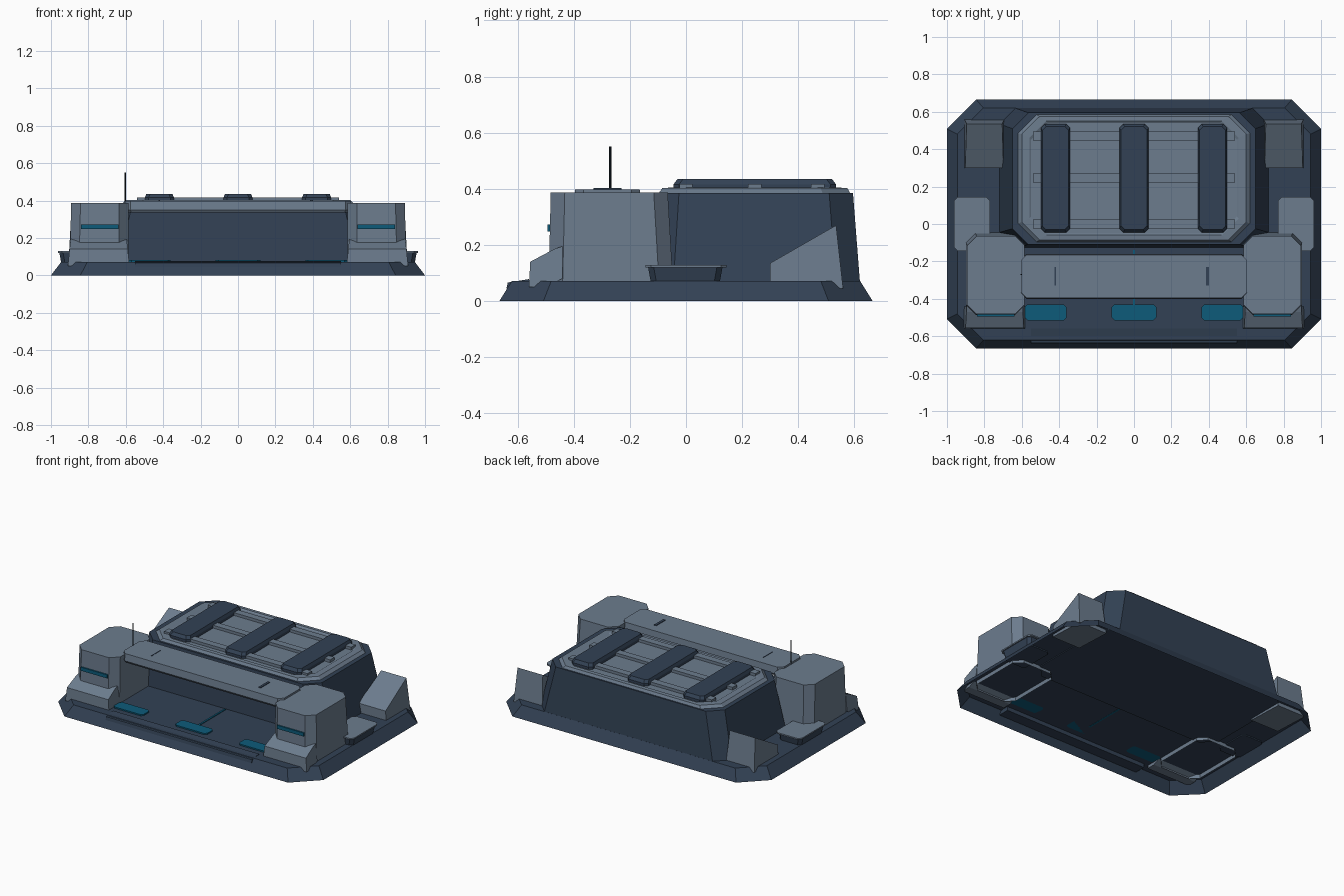
import bpy, bmesh, math

if "Cube" in bpy.data.objects:
    bpy.data.objects.remove(bpy.data.objects["Cube"])


def material(name, rgb):
    m = bpy.data.materials.new(name)
    m.diffuse_color = (*rgb, 1)
    m.use_nodes = True
    m.node_tree.nodes["Principled BSDF"].inputs["Base Color"].default_value = m.diffuse_color
    return m


LIGHT = material("light slate", (0.150, 0.202, 0.270))
DARK = material("dark slate", (0.032, 0.053, 0.089))
TEAL = material("teal", (0.004, 0.105, 0.195))
BLACK = material("near black", (0.007, 0.013, 0.021))


def finish(name, bm, mat, mirror=False):
    me = bpy.data.meshes.new(name)
    bm.to_mesh(me)
    bm.free()
    ob = bpy.data.objects.new(name, me)
    bpy.context.collection.objects.link(ob)
    me.materials.append(mat)
    if mirror:
        ob.modifiers.new("mirror", 'MIRROR').use_clip = False
    return ob


def octagon(x0, x1, y0, y1, c, z):
    """Chamfered rectangle, counter-clockwise."""
    return [(x0 + c, y0, z), (x1 - c, y0, z), (x1, y0 + c, z), (x1, y1 - c, z),
            (x1 - c, y1, z), (x0 + c, y1, z), (x0, y1 - c, z), (x0, y0 + c, z)]


def loft(name, rings, mat, mirror=False, floor=True):
    """Stack of rings from bottom to top, with the top closed."""
    bm = bmesh.new()
    vs = [[bm.verts.new(p) for p in r] for r in rings]
    n = len(rings[0])
    for a, b in zip(vs, vs[1:]):
        for i in range(n):
            j = (i + 1) % n
            bm.faces.new((a[i], a[j], b[j], b[i]))
    bm.faces.new(vs[-1])
    if floor:
        bm.faces.new(vs[0][::-1])
    return finish(name, bm, mat, mirror)


def wedge(name, x0, x1, profile, mat, mirror=False, inset=0.0):
    """Side profile (y, z) extruded along x; the top can be narrower."""
    bm = bmesh.new()
    top = max(z for _, z in profile)
    a = [bm.verts.new((x0 + inset * z / top, y, z)) for y, z in profile]
    b = [bm.verts.new((x1 - inset * z / top, y, z)) for y, z in profile]
    n = len(profile)
    for i in range(n):
        j = (i + 1) % n
        bm.faces.new((a[i], a[j], b[j], b[i]))
    bm.faces.new(a)
    bm.faces.new(b)
    bmesh.ops.recalc_face_normals(bm, faces=bm.faces)
    return finish(name, bm, mat, mirror)


def box(name, x0, x1, y0, y1, z0, z1, mat, mirror=False):
    return wedge(name, x0, x1, [(y0, z0), (y1, z0), (y1, z1), (y0, z1)], mat, mirror)


# Foundation: hollow sloped plinth
loft("foundation", [octagon(-1, 1, -.665, .665, .157, 0),
                    octagon(-.945, .945, -.62, .62, .14, .072)], DARK, floor=False)
wedge("front_step", -.55, .55, [(-.64, .045), (-.56, .045), (-.56, .078), (-.635, .066)], DARK)

# Main hall with chamfered corners and layered roof
loft("main_hall", [octagon(-.72, .72, -.13, .62, .085, .065),
                   octagon(-.65, .65, -.11, .595, .085, .385)], DARK)
loft("roof_slab", [octagon(-.625, .625, -.10, .588, .10, .38),
                   octagon(-.60, .60, -.085, .575, .095, .402),
                   octagon(-.56, .56, -.06, .55, .09, .404),
                   octagon(-.55, .55, -.05, .54, .09, .398)], LIGHT)
for i, y in enumerate((0.0, .245, .47)):
    box(f"roof_rail_{i + 1}", -.54, .54, y - .024, y + .024, .395, .417, LIGHT)
for i, x in enumerate((-.42, 0, .42)):
    loft(f"roof_beam_{i + 1}", [octagon(x - .078, x + .078, -.045, .535, .02, .398),
                                octagon(x - .078, x + .078, -.045, .535, .02, .415),
                                octagon(x - .070, x + .070, -.03, .52, .02, .435)], DARK)

# Front corner towers, open underneath
loft("tower", [octagon(.585, .90, -.49, -.045, .05, .045),
               octagon(.585, .892, -.482, -.065, .05, .386)], LIGHT, True, floor=False)
wedge("tower_skirt", .575, .915, [(-.56, .05), (-.50, .05), (-.44, .08), (-.44, .195),
                                  (-.47, .185), (-.555, .14)], LIGHT, True, inset=.02)
wedge("tower_slit", .64, .84, [(-.494, .248), (-.48, .248), (-.48, .272), (-.494, .272)],
      TEAL, True)

# Canopy bridging the towers over the open bay
loft("canopy", [octagon(-.59, .59, -.39, -.17, .02, .335),
                octagon(-.605, .605, -.40, -.16, .03, .35),
                octagon(-.605, .605, -.395, -.165, .03, .398)], LIGHT)
box("canopy_vent", -.424, -.418, -.33, -.23, .397, .400, DARK)
box("canopy_hatch", .385, .402, -.33, -.23, .397, .402, DARK)

# Bay floor lights and guide strip
for i, (x0, x1) in enumerate(((-.585, -.36), (-.12, .12), (.36, .585))):
    loft(f"floor_light_{i + 1}", [octagon(x0, x1, -.515, -.43, .015, .072),
                                  octagon(x0, x1, -.515, -.43, .015, .081)], TEAL)
box("guide_strip", -.006, .006, -.43, -.14, .071, .077, TEAL)

# Rear buttresses
wedge("rear_buttress", .69, .91, [(.30, .055), (.56, .045), (.555, .09), (.535, .27), (.30, .135)],
      LIGHT, True, inset=.015)

# Side service boxes with pale lids
loft("side_box", [octagon(.78, .945, -.125, .12, .02, .065),
                  octagon(.78, .955, -.135, .13, .02, .12)], DARK, True)
loft("side_box_lid", [octagon(.77, .962, -.145, .145, .02, .12),
                      octagon(.77, .962, -.145, .145, .02, .129)], LIGHT, True)

# Antenna
bpy.ops.mesh.primitive_cylinder_add(vertices=8, radius=.004, depth=.17, location=(-.603, -.27, .465))
antenna = bpy.context.object
antenna.name = "antenna"
antenna.data.materials.append(BLACK)
